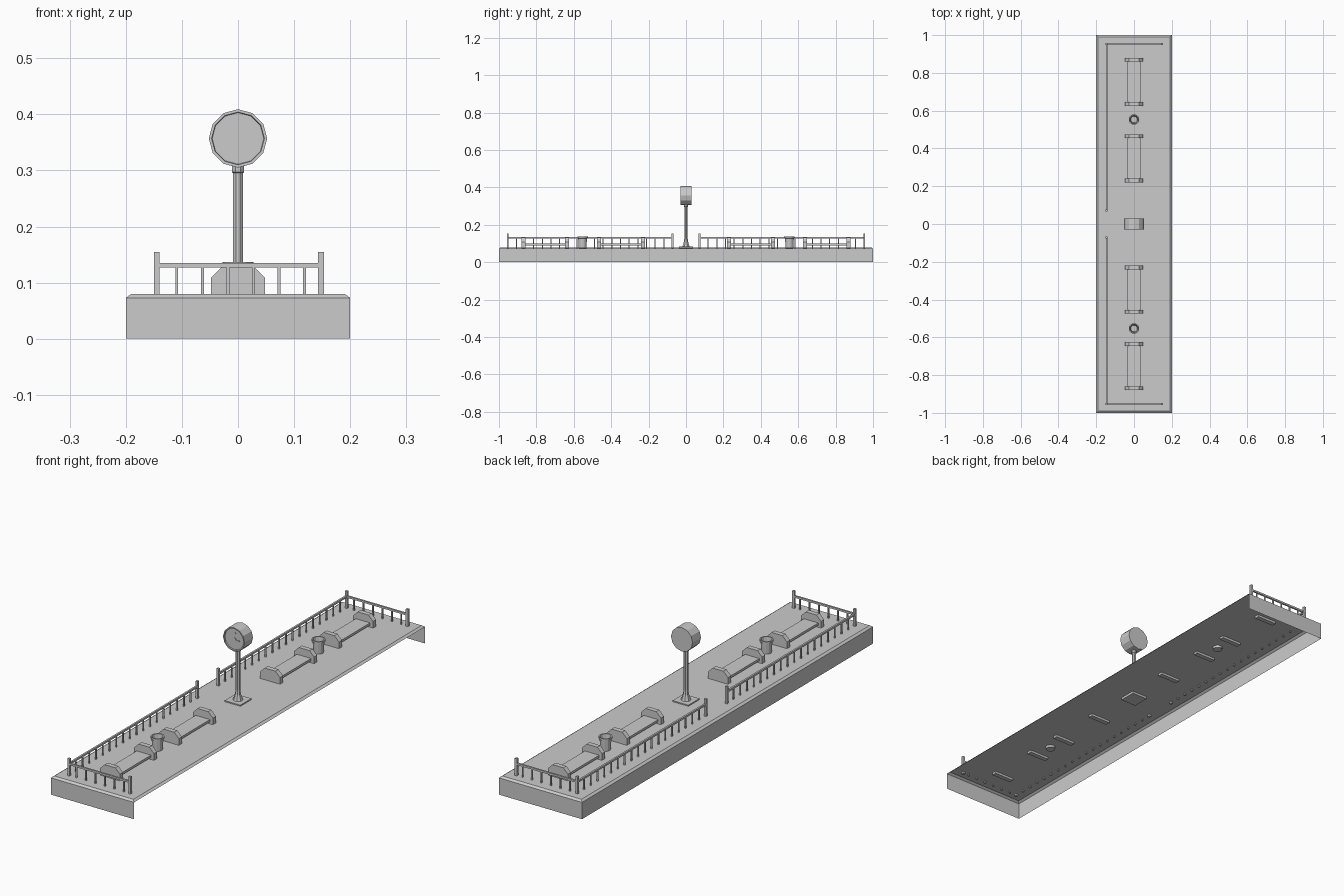
import bpy, bmesh
from math import pi, cos, sin

if "Cube" in bpy.data.objects:
    bpy.data.objects.remove(bpy.data.objects["Cube"])


def make(name, verts, faces, recalc=True):
    bm = bmesh.new()
    vs = [bm.verts.new(v) for v in verts]
    for f in faces:
        bm.faces.new([vs[i] for i in f])
    if recalc:
        bmesh.ops.recalc_face_normals(bm, faces=bm.faces)
    me = bpy.data.meshes.new(name)
    bm.to_mesh(me)
    bm.free()
    ob = bpy.data.objects.new(name, me)
    bpy.context.collection.objects.link(ob)
    return ob


def boxes(name, spans):
    """Several boxes in one object, each (x0, x1, y0, y1, z0, z1)."""
    vs, fs = [], []
    for x0, x1, y0, y1, z0, z1 in spans:
        n = len(vs)
        vs += [(x, y, z) for z in (z0, z1) for x, y in ((x0, y0), (x1, y0), (x1, y1), (x0, y1))]
        fs += [[n + i for i in f] for f in ((3, 2, 1, 0), (4, 5, 6, 7), (0, 1, 5, 4),
                                            (1, 2, 6, 5), (2, 3, 7, 6), (3, 0, 4, 7))]
    return make(name, vs, fs)


def lathe(name, profile, sides, axis='z', centre=(0, 0, 0), turn=0.0):
    """Revolve (radius, height) points, capping both ends."""
    vs, fs = [], []
    for r, h in profile:
        for i in range(sides):
            a = 2 * pi * i / sides + turn
            p = (r * cos(a), r * sin(a), h) if axis == 'z' else (r * cos(a), h, r * sin(a))
            vs.append(tuple(c + q for c, q in zip(centre, p)))
    for k in range(len(profile) - 1):
        for i in range(sides):
            j = (i + 1) % sides
            fs.append((k * sides + i, k * sides + j, (k + 1) * sides + j, (k + 1) * sides + i))
    fs.append(tuple(range(sides))[::-1])
    fs.append(tuple(range((len(profile) - 1) * sides, len(profile) * sides)))
    return make(name, vs, fs)


def prism(name, outline, y0, y1):
    """Extrude an (x, z) outline along y."""
    n = len(outline)
    vs = [(x, y, z) for y in (y0, y1) for x, z in outline]
    fs = [tuple(range(n)), tuple(range(n, 2 * n))[::-1]]
    fs += [(i, (i + 1) % n, n + (i + 1) % n, n + i) for i in range(n)]
    return make(name, vs, fs)


# platform shell: chamfered top, walls on three sides, open below and at +x
rings = [(0.19, 0.99, 0.08), (0.2, 1.0, 0.073), (0.2, 1.0, 0.0)]
pv = [(sx * w, sy * d, z) for w, d, z in rings for sx, sy in ((-1, -1), (1, -1), (1, 1), (-1, 1))]
pf = [(0, 1, 2, 3)]
for k in range(2):
    for i in range(4):
        if k == 1 and i == 1:
            continue
        j = (i + 1) % 4
        pf.append((4 * k + j, 4 * k + i, 4 * k + 4 + i, 4 * k + 4 + j)[::1])
make("platform", pv, pf, recalc=False)

# railings
FX, FY, LOW = -0.145, 0.953, 0.07


def upright(x, y, h, top):
    return (x - h, x + h, y - h, y + h, LOW, top)


for s, side in ((-1, "front"), (1, "back")):
    boxes(side + "_fence_posts", [upright(x, s * y, 0.005, 0.155)
                                  for x, y in ((FX, FY), (0.148, FY), (FX, 0.072))])
    ya, yb = sorted((s * 0.072, s * FY))
    boxes(side + "_fence_rails", [(FX - 0.004, FX + 0.004, ya, yb, 0.127, 0.135),
                                  (FX, 0.148, s * FY - 0.004, s * FY + 0.004, 0.127, 0.135)])
    bars = [upright(-0.109 + 0.0455 * i, s * FY, 0.0025, 0.129) for i in range(6)]
    bars += [upright(FX, s * (0.072 + 0.0464 * i), 0.0025, 0.129) for i in range(1, 19)]
    boxes(side + "_fence_bars", bars)

    # benches: shaped end panels with a slab between
    panel = [(-0.048, LOW), (0.048, LOW), (0.048, 0.109), (0.026, 0.131),
             (-0.026, 0.131), (-0.048, 0.109)]
    for b, (y0, y1) in enumerate(((0.22, 0.475), (0.625, 0.88))):
        prism(f"{side}_bench_{b}_inner_end", panel, s * y0, s * (y0 + 0.021))
        prism(f"{side}_bench_{b}_outer_end", panel, s * (y1 - 0.021), s * y1)
        ya, yb = sorted((s * (y0 + 0.018), s * (y1 - 0.018)))
        boxes(f"{side}_bench_{b}_seat", [(-0.035, 0.034, ya, yb, 0.089, 0.099)])

    # hollow litter bin
    lathe(side + "_bin", [(0.02, LOW), (0.0235, 0.128), (0.028, 0.129), (0.028, 0.137),
                          (0.0225, 0.137), (0.017, 0.085)], 12, centre=(0, s * 0.553, 0))

# clock stand
boxes("clock_base", [(-0.038, 0.038, -0.038, 0.038, LOW, 0.085)])
lathe("clock_pole", [(0.021, 0.084), (0.018, 0.092), (0.012, 0.11), (0.0095, 0.13), (0.0095, 0.295),
                     (0.012, 0.297), (0.012, 0.31)], 8, turn=pi / 8)

# clock drum with recessed front dial
ZC = 0.357
lathe("clock_head", [(0.052, 0.029), (0.052, -0.029), (0.047, -0.029), (0.046, -0.024)],
      12, axis='y', centre=(0, 0, ZC))
lathe("clock_hub", [(0.007, -0.0235), (0.007, -0.026)], 10, axis='y', centre=(0, 0, ZC))


def hand(name, length, angle):
    w = 0.001
    arrow = [(-w, 0), (w, 0), (w, length - 0.004), (0.007, length - 0.009),
             (0.007, length - 0.007), (0, length), (-0.007, length - 0.007),
             (-0.007, length - 0.009), (-w, length - 0.004)]
    c, n = cos(angle), sin(angle)
    prism(name, [(x * c + z * n, ZC - x * n + z * c) for x, z in arrow], -0.0255, -0.0235)


hand("minute_hand", 0.033, 0)
hand("hour_hand", 0.028, 1.83)
